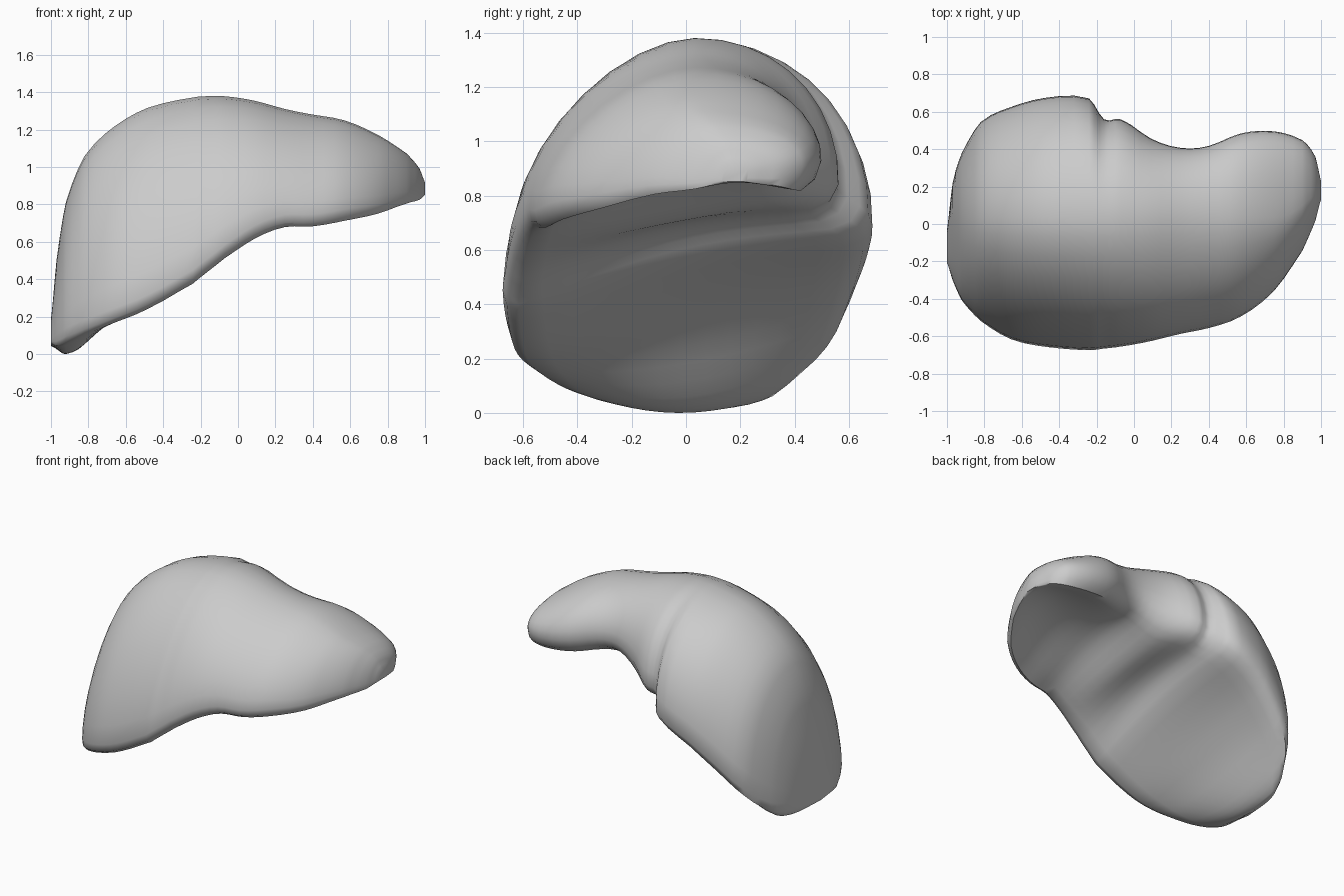
import bpy, bmesh, math

cube = bpy.data.objects.get("Cube")
if cube:
    bpy.data.objects.remove(cube, do_unlink=True)

# Stations across the organ, one row per slice:
# x, front y, front margin z, top z, back y, back margin z, back bulge z, underside arch
STATIONS = [
    (-1.0, -.2, .08, .18, -.05, .06, .1, 0),
    (-.97, -.3, .06, .52, .22, .05, .14, -.01),
    (-.92, -.41, .08, .83, .38, .07, .18, -.06),
    (-.82, -.52, .12, 1.08, .55, .22, .31, -.1),
    (-.66, -.62, .18, 1.24, .63, .38, .47, -.02),
    (-.48, -.66, .25, 1.34, .68, .53, .61, .03),
    (-.24, -.68, .39, 1.395, .68, .67, .74, .06),
    (-.16, -.67, .45, 1.4, .56, .74, .83, .07),
    (-.07, -.66, .52, 1.4, .57, .77, .86, .06),
    (.09, -.63, .63, 1.375, .46, .81, .95, 0),
    (.25, -.59, .69, 1.33, .41, .9, 1.0, .05),
    (.4, -.56, .69, 1.3, .42, .89, 1.0, .1),
    (.57, -.5, .72, 1.27, .49, .85, .97, .14),
    (.75, -.36, .76, 1.19, .5, .83, .94, .13),
    (.9, -.14, .82, 1.09, .45, .83, .93, .06),
    (.97, .02, .84, 1.01, .36, .85, .92, .02),
    (1.0, .14, .87, .93, .22, .87, .9, 0),
]


def lerp(a, b, t):
    return a + (b - a) * t


def clamp(value, low, high):
    return max(low, min(high, value))


def blend_rows(rows, steps):
    """Insert smoothly blended rows between the given stations."""
    result = []
    last = len(rows) - 1
    for i in range(last):
        before, a, b, after = rows[max(i - 1, 0)], rows[i], rows[i + 1], rows[min(i + 2, last)]
        span = b[0] - a[0]
        for s in range(steps):
            t = s / steps
            row = [lerp(a[0], b[0], t)]
            for k in range(1, len(a)):
                # Tangents follow the neighbouring stations
                ma = (b[k] - before[k]) / (b[0] - before[0]) * span
                mb = (after[k] - a[k]) / (after[0] - a[0]) * span
                rise = b[k] - a[k]
                row.append(a[k] + t * (ma + t * ((3 * rise - 2 * ma - mb)
                                                 + t * (ma + mb - 2 * rise))))
            result.append(row)
    result.append(list(rows[-1]))
    return result


def arc(centre, radius_y, radius_z, power, start, end, count):
    """Part of a superellipse, angles measured from +y."""
    points = []
    for i in range(count):
        angle = lerp(start, end, i / (count - 1))
        c, s = math.cos(angle), math.sin(angle)
        points.append((centre[0] + radius_y * math.copysign(abs(c) ** (2 / power), c),
                       centre[1] + radius_z * abs(s) ** (2 / power)))
    return points


def section(row):
    """Closed outline: domed upper side, blunt margins, hollow underside."""
    x, front, front_z, top, back, back_z, bulge, hollow = row
    width = back - front
    crest = clamp(.03, lerp(front, back, .4), lerp(front, back, .62))
    shoulder = front_z + min(.07, .13 * (top - front_z))
    front_power = lerp(1.75, 1.65, max(x, 0))
    quarter = math.pi / 2
    outline = arc((crest, shoulder), crest - front, top - shoulder, front_power,
                  2 * quarter, quarter, 10)
    outline += arc((crest, bulge), back - crest, top - bulge, 2.1, quarter, 0, 10)[1:]
    rim_front, rim_back = front + .04 * width, back - .08 * width
    outline.append((lerp(back, rim_back, .3), lerp(bulge, back_z, .6)))
    for i in range(13):
        t = 1 - i / 12
        outline.append((lerp(rim_front, rim_back, t),
                        lerp(front_z, back_z, t) + hollow * math.sin(math.pi * t)))
    outline.append((lerp(front, rim_front, .3), lerp(shoulder, front_z, .6)))
    return [(x, y, z) for y, z in outline]


# Loft the slices into one closed skin
bm = bmesh.new()
rings = [[bm.verts.new(p) for p in section(row)] for row in blend_rows(STATIONS, 3)]
for ring, following in zip(rings, rings[1:]):
    for j in range(len(ring)):
        k = (j + 1) % len(ring)
        bm.faces.new((ring[j], ring[k], following[k], following[j]))
bm.faces.new(rings[0])
bm.faces.new(rings[-1])

# Soften the loft a little, then settle it on the ground
for _ in range(2):
    bmesh.ops.smooth_vert(bm, verts=bm.verts, factor=.3,
                          use_axis_x=False, use_axis_y=True, use_axis_z=True)
bmesh.ops.recalc_face_normals(bm, faces=bm.faces)
lowest = min(v.co.z for v in bm.verts)
bmesh.ops.translate(bm, verts=bm.verts, vec=(0, 0, -lowest))

mesh = bpy.data.meshes.new("liver_body")
bm.to_mesh(mesh)
bm.free()
liver = bpy.data.objects.new("liver_body", mesh)
bpy.context.collection.objects.link(liver)

# Plain grey
grey = bpy.data.materials.new("light_grey")
grey.use_nodes = True
colour = (.6, .6, .6, 1)
grey.diffuse_color = colour
grey.node_tree.nodes["Principled BSDF"].inputs["Base Color"].default_value = colour
mesh.materials.append(grey)

bpy.context.view_layer.objects.active = liver
liver.select_set(True)
bpy.ops.object.shade_smooth_by_angle(angle=math.radians(50))
